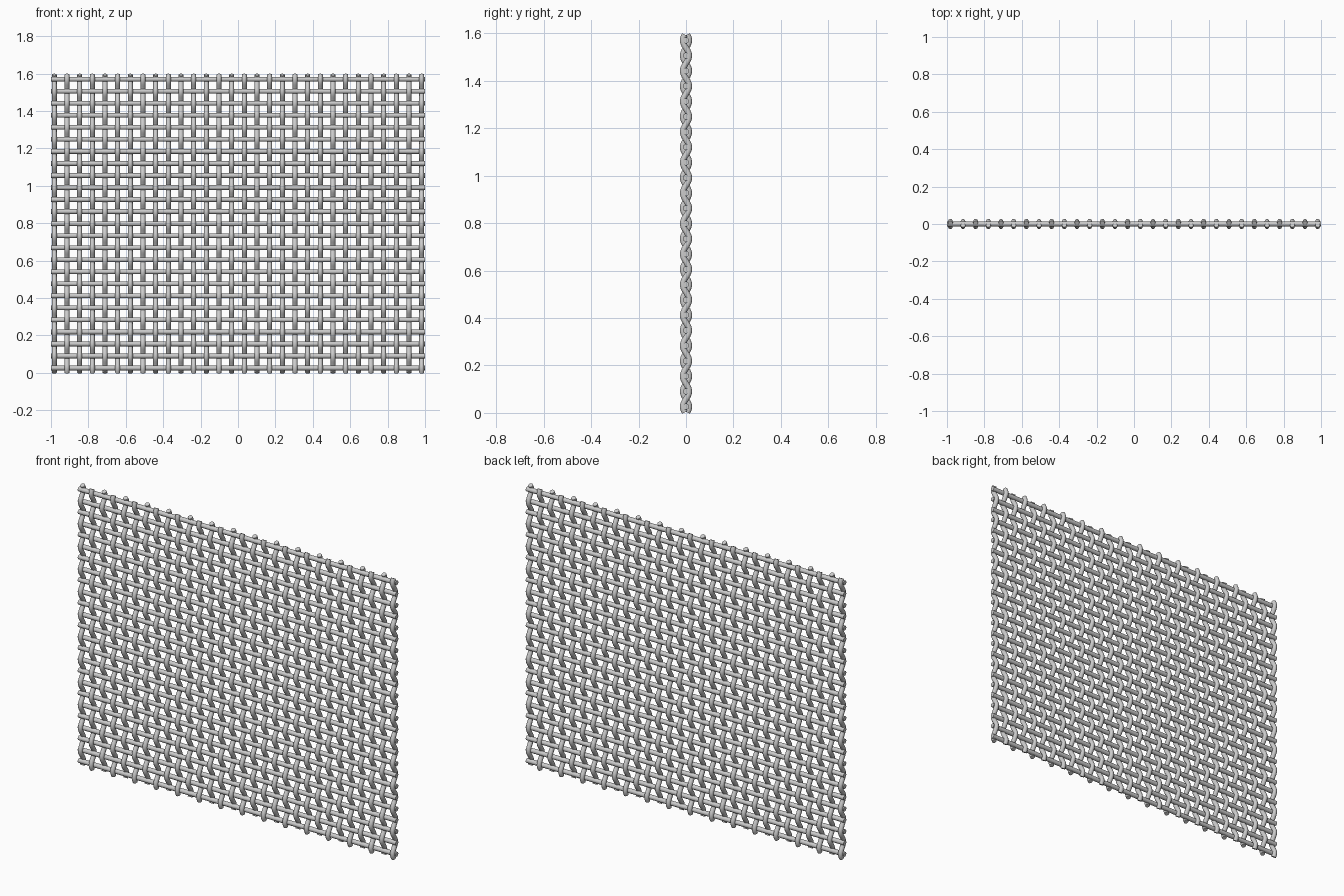
import bpy, math

if "Cube" in bpy.data.objects:
    bpy.data.objects.remove(bpy.data.objects["Cube"])

COLS, ROWS = 30, 25          # vertical and horizontal wires
X0, DX = -0.982, 1.964 / 29
Z0, DZ = 0.026, 1.544 / 24
H = 1.596
R = 0.0132                   # wire radius
AMP = 0.0135                 # crimp depth


def wires(name, paths):
    """Round capped wires, one spline per path."""
    cu = bpy.data.curves.new(name, 'CURVE')
    cu.dimensions = '3D'
    cu.bevel_depth = R
    cu.bevel_resolution = 3
    cu.use_fill_caps = True
    for pts in paths:
        s = cu.splines.new('POLY')
        s.points.add(len(pts) - 1)
        for p, co in zip(s.points, pts):
            p.co = (*co, 1)
    ob = bpy.data.objects.new(name, cu)
    bpy.context.collection.objects.link(ob)
    bpy.ops.object.select_all(action='DESELECT')
    ob.select_set(True)
    bpy.context.view_layer.objects.active = ob
    bpy.ops.object.convert(target='MESH')
    bpy.ops.object.shade_smooth_by_angle(angle=math.radians(50))


# straight horizontal wires
wires("horizontal_wires", [[(-1, 0, Z0 + j * DZ), (1, 0, Z0 + j * DZ)] for j in range(ROWS)])


# crimped vertical wires, neighbours weave in opposite phase
def crimped(i):
    side = 1 if i % 2 == 0 else -1
    zs = [0.002] + [Z0 + k * DZ / 6 for k in range(-1, (ROWS - 1) * 6 + 2)] + [H - 0.002]
    return [(X0 + i * DX, side * AMP * math.cos(math.pi * (z - Z0) / DZ), z) for z in zs]


wires("vertical_wires", [crimped(i) for i in range(COLS)])
